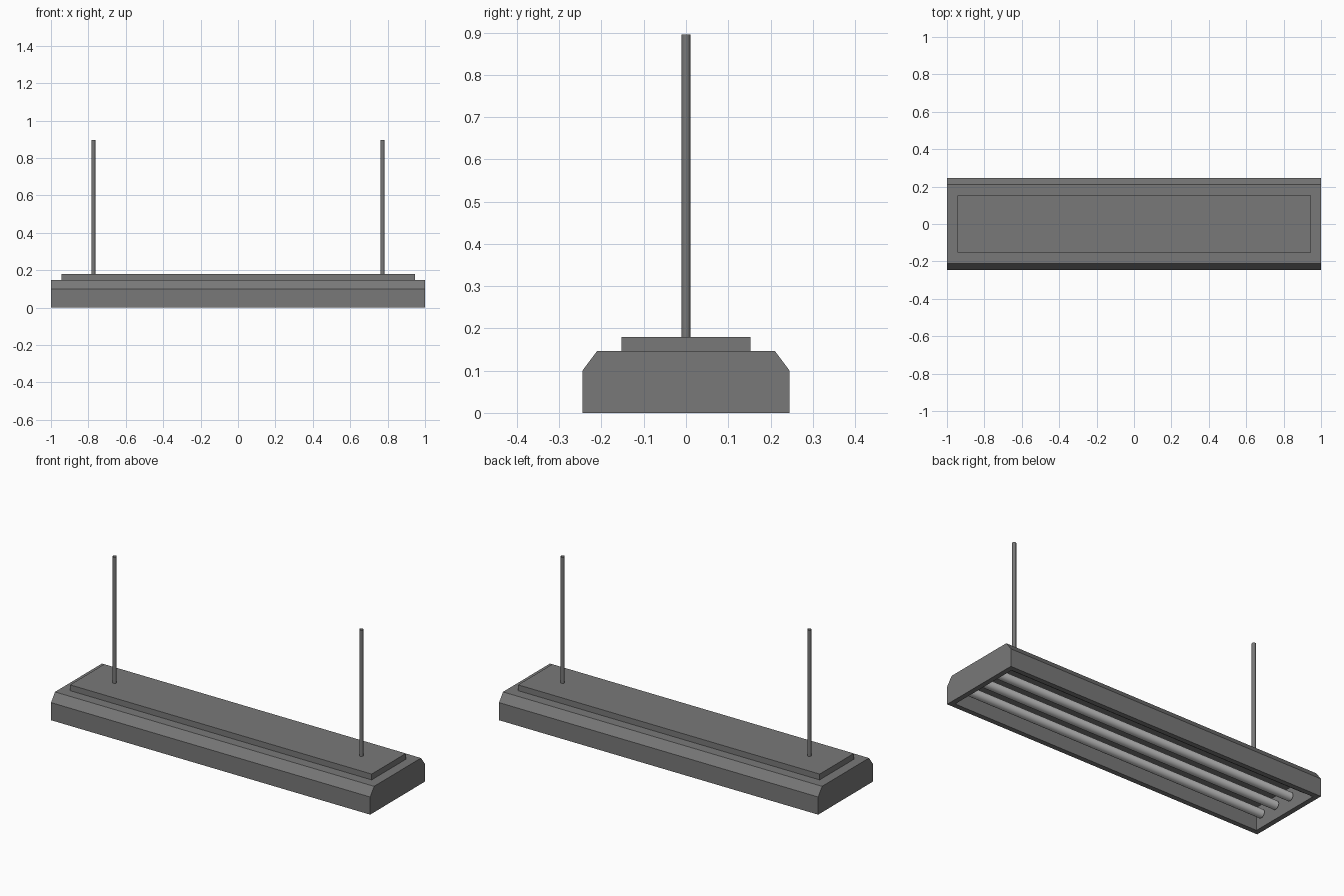
import bpy, bmesh, math
from mathutils import Matrix

if "Cube" in bpy.data.objects:
    bpy.data.objects.remove(bpy.data.objects["Cube"])

dark = bpy.data.materials.new("dark_grey_metal")
dark.diffuse_color = (0.19, 0.19, 0.19, 1)
dark.use_nodes = True
dark.node_tree.nodes["Principled BSDF"].inputs["Base Color"].default_value = dark.diffuse_color


def finish(name, bm, mat=None, smooth=False):
    mesh = bpy.data.meshes.new(name)
    bm.to_mesh(mesh)
    bm.free()
    ob = bpy.data.objects.new(name, mesh)
    bpy.context.collection.objects.link(ob)
    if mat:
        mesh.materials.append(mat)
    if smooth:
        bpy.ops.object.select_all(action='DESELECT')
        ob.select_set(True)
        bpy.context.view_layer.objects.active = ob
        bpy.ops.object.shade_smooth_by_angle(angle=math.radians(50))
    return ob


def box(name, size, center, mat):
    bm = bmesh.new()
    bmesh.ops.create_cube(bm, size=1.0)
    bmesh.ops.scale(bm, vec=size, verts=bm.verts)
    bmesh.ops.translate(bm, vec=center, verts=bm.verts)
    return finish(name, bm, mat)


def rod(name, radius, length, center, axis='Z', sides=12, mat=None):
    bm = bmesh.new()
    rot = Matrix.Rotation(math.pi / 2, 4, 'Y') if axis == 'X' else Matrix()
    bmesh.ops.create_cone(bm, cap_ends=False, segments=sides, radius1=radius,
                          radius2=radius, depth=length,
                          matrix=Matrix.Translation(center) @ rot)
    return finish(name, bm, mat, smooth=True)


# Housing: chamfered cross-section extruded along x
half = [(0.245, 0.0), (0.245, 0.10), (0.21, 0.147)]
profile = half + [(-y, z) for y, z in reversed(half)]
bm = bmesh.new()
end = bm.faces.new([bm.verts.new((-1, y, z)) for y, z in profile])
ext = bmesh.ops.extrude_face_region(bm, geom=[end])
bmesh.ops.translate(bm, vec=(2, 0, 0),
                    verts=[v for v in ext['geom'] if isinstance(v, bmesh.types.BMVert)])
bmesh.ops.recalc_face_normals(bm, faces=bm.faces)

# Lamp recess: inset the underside and push it upward
bottom = min(bm.faces, key=lambda f: f.calc_center_median().z)
bmesh.ops.inset_region(bm, faces=[bottom], thickness=0.04)
ext = bmesh.ops.extrude_face_region(bm, geom=[bottom])
bmesh.ops.translate(bm, vec=(0, 0, 0.13),
                    verts=[v for v in ext['geom'] if isinstance(v, bmesh.types.BMVert)])
if bottom.is_valid:
    bmesh.ops.delete(bm, geom=[bottom], context='FACES_ONLY')
bmesh.ops.recalc_face_normals(bm, faces=bm.faces)
finish("housing", bm, dark)

# Raised cover plate on top
box("top_plate", (1.89, 0.306, 0.034), (0, 0, 0.163), dark)

# Fluorescent tubes inside the recess
for i in range(4):
    rod(f"lamp_tube_{i + 1}", 0.024, 1.92, (0, (i - 1.5) * 0.11, 0.067), 'X', 16)

# Hanging rods, open ended
for side, label in ((-1, "left"), (1, "right")):
    rod(f"hanging_rod_{label}", 0.0105, 0.717, (side * 0.773, 0, 0.5375), 'Z', 12, dark)
